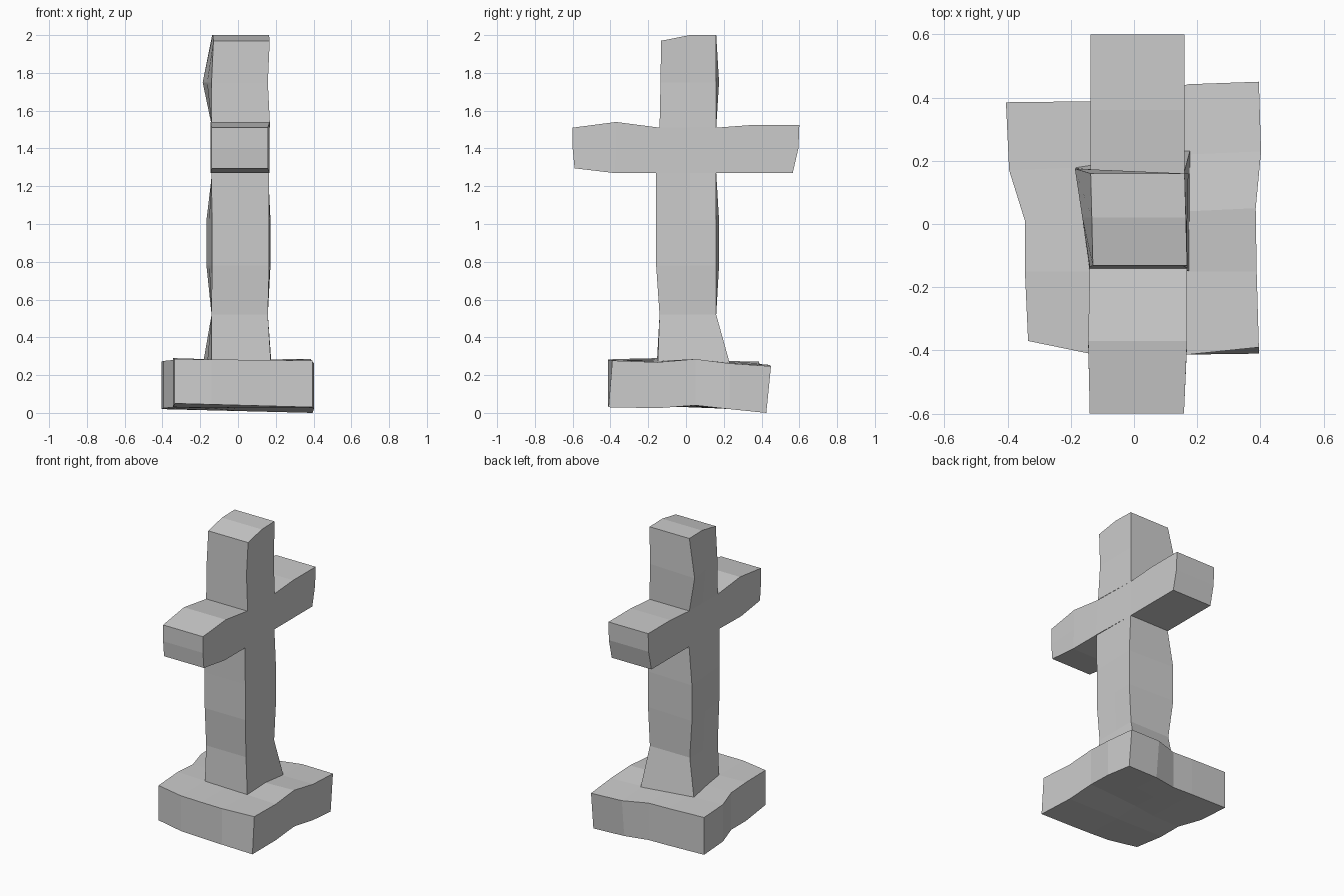
import bpy

if "Cube" in bpy.data.objects:
    bpy.data.objects.remove(bpy.data.objects["Cube"])


def make_object(name, verts, faces):
    mesh = bpy.data.meshes.new(name)
    mesh.from_pydata(verts, [], faces)
    mesh.update()
    obj = bpy.data.objects.new(name, mesh)
    bpy.context.collection.objects.link(obj)
    return obj


def loft(name, rings, start=False, end=False, flip=False, skip=()):
    """Join six-point rings; skip holds (segment, side) openings."""
    verts = [p for r in rings for p in r]
    faces = []
    for s in range(len(rings) - 1):
        for k in range(6):
            if (s, k) not in skip:
                a, b = s * 6 + k, s * 6 + (k + 1) % 6
                faces.append((a, b, b + 6, a + 6))
    n = (len(rings) - 1) * 6
    if start:
        faces += [(5, 2, 1, 0), (5, 4, 3, 2)]
    if end:
        faces += [(n, n + 1, n + 2, n + 5), (n + 2, n + 3, n + 4, n + 5)]
    if flip:
        faces = [f[::-1] for f in faces]
    return make_object(name, verts, faces)


def upright_ring(fl, fr, br, bl, zf, zm, zb):
    ml = ((fl[0] + bl[0]) / 2, 0.02, zm)
    mr = ((fr[0] + br[0]) / 2, 0.02, zm)
    return [(*fl, zf), (*fr, zf), mr, (*br, zb), (*bl, zb), ml]


def bar_ring(xl, xr, yb, zb, ym, yt, zt):
    return [(xl, yb, zb), (xr, yb, zb), (xr, ym, 1.4),
            (xr, yt, zt), (xl, yt, zt), (xl, ym, 1.4)]


# Lower shaft, flaring at its foot
foot = upright_ring((-.14, -.155), (.175, -.15), (.178, .235), (-.187, .18),
                    .25, .26, .25)
shaft = [foot]
for z, xl, xr, yf, xb, xbr, yl, yr in (
        (.52, -.14, .158, -.14, -.14, .158, .16, .16),
        (.78, -.138, .165, -.158, -.167, .172, .175, .16),
        (1.02, -.138, .165, -.158, -.167, .172, .175, .16),
        (1.27, -.14, .165, -.16, -.135, .16, .16, .16)):
    shaft.append(upright_ring((xl, yf), (xr, yf), (xbr, yr), (xb, yl), z, z, z))
loft("lower_shaft", shaft)

# Upper shaft with a chamfered top
loft("upper_shaft", [
    upright_ring((-.14, -.14), (.17, -.14), (.16, .16), (-.137, .16), 1.51, 1.51, 1.51),
    upright_ring((-.14, -.135), (.158, -.135), (.158, .16), (-.187, .175), 1.75, 1.75, 1.75),
    upright_ring((-.13, -.132), (.168, -.132), (.16, .16), (-.137, .16), 1.97, 2, 2),
], end=True)

# Crossbar running front to back
loft("crossbar", [
    bar_ring(-.14, .158, -.59, 1.295, -.6, -.6, 1.51),
    bar_ring(-.145, .168, -.38, 1.27, -.37, -.37, 1.54),
    bar_ring(-.14, .168, -.16, 1.27, -.15, -.14, 1.51),
    bar_ring(-.137, .16, .16, 1.27, .16, .16, 1.51),
    bar_ring(-.137, .16, .36, 1.27, .36, .36, 1.525),
    bar_ring(-.137, .16, .565, 1.27, .595, .6, 1.525),
], start=True, end=True, flip=True, skip={(2, 0), (2, 3)})

# Base slab: rows of (xl, xr, top left, top right, bottom left, bottom right)
rows = [(-.335, .395, .285, .277, .05, .03),
        (-.345, .388, .29, .268, .03, .025),
        (-.345, .385, .28, .285, .03, .04),
        (-.395, .402, .275, .262, .025, .02),
        (-.405, .395, .272, .247, .02, 0)]
ys = [(-.37, -.41, -.413, -.413, -.41),
      (-.15,) * 5,
      (.01, .01, .03, .04, .05),
      (.17, .18, .2, .22, .23),
      (.385, .388, .386, .442, .45)]
inner = (-.14, .01, .17)
verts = []
for layer in (0, 1):
    for j, (xl, xr, tl, tr, bl, br) in enumerate(rows):
        for i, x in enumerate((xl, *inner, xr)):
            t = (x - xl) / (xr - xl)
            z = (bl + (br - bl) * t, tl + (tr - tl) * t)[layer]
            y = ys[j][i]
            if layer == 1 and j == 0 and i > 1:
                y += .02 * (i == 4)
            if layer == 0 and j == 4:
                y -= .025 * (i > 2)
            verts.append((x, y, z))
faces = []
for j in range(4):
    for i in range(4):
        a = j * 5 + i
        faces.append((a, a + 5, a + 6, a + 1))
        faces.append((a + 25, a + 26, a + 31, a + 30))
border = (list(range(5)) + [9, 14, 19, 24] + [23, 22, 21, 20] + [15, 10, 5])
for a, b in zip(border, border[1:] + border[:1]):
    faces.append((a, b, b + 25, a + 25))
make_object("base_slab", verts, faces)
